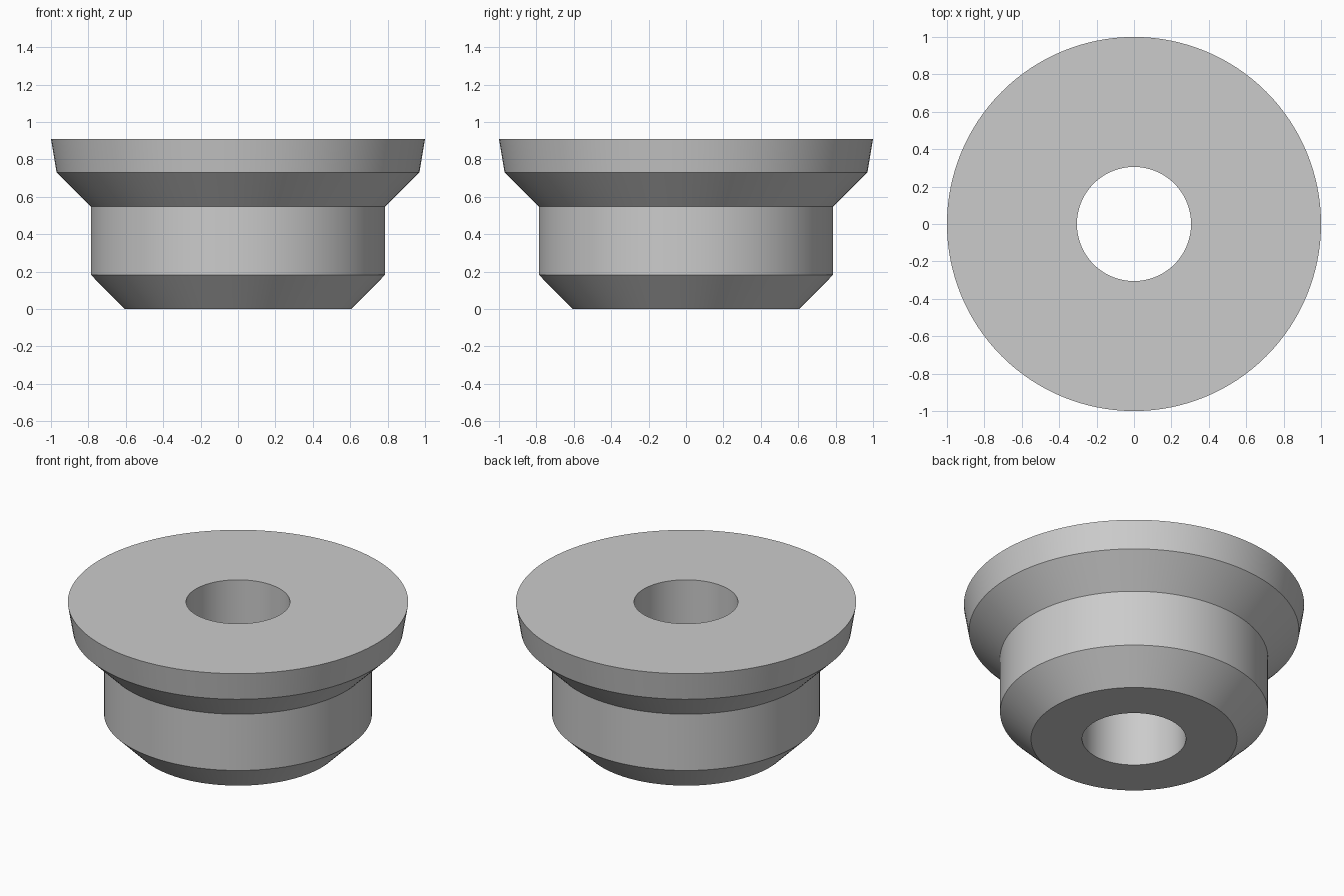
import bpy
import bmesh
from math import cos, sin, tau, radians

default = bpy.data.objects.get("Cube")
if default:
    bpy.data.objects.remove(default, do_unlink=True)

SEGMENTS = 128
BORE = 0.305
HEIGHT = 0.91

# Closed radius/height outline, from the bore bottom outward and up
PROFILE = [
    (BORE, 0), (0.605, 0),              # flat base
    (0.787, 0.183), (0.787, 0.548),     # lower chamfer and hub
    (0.97, 0.73), (1, HEIGHT),          # flare and tapered rim
    (BORE, HEIGHT),                     # flat top
]


def revolve(name, profile, material):
    bm = bmesh.new()
    rings = [[bm.verts.new((r * cos(tau * i / SEGMENTS), r * sin(tau * i / SEGMENTS), z))
              for i in range(SEGMENTS)] for r, z in profile]
    for low, high in zip(rings, rings[1:] + rings[:1]):
        for i in range(SEGMENTS):
            j = (i + 1) % SEGMENTS
            bm.faces.new((low[i], low[j], high[j], high[i]))
    bmesh.ops.recalc_face_normals(bm, faces=bm.faces)
    mesh = bpy.data.meshes.new(name)
    bm.to_mesh(mesh)
    bm.free()
    mesh.materials.append(material)
    obj = bpy.data.objects.new(name, mesh)
    bpy.context.collection.objects.link(obj)
    return obj


# Plain grey finish
grey = bpy.data.materials.new("light grey")
grey.use_nodes = True
grey.diffuse_color = (0.6, 0.6, 0.6, 1)
grey.node_tree.nodes["Principled BSDF"].inputs["Base Color"].default_value = grey.diffuse_color

# Flanged bushing with a straight through bore
bushing = revolve("flanged_bushing", PROFILE, grey)
bpy.ops.object.select_all(action="DESELECT")
bushing.select_set(True)
bpy.context.view_layer.objects.active = bushing
bpy.ops.object.shade_smooth_by_angle(angle=radians(8))
